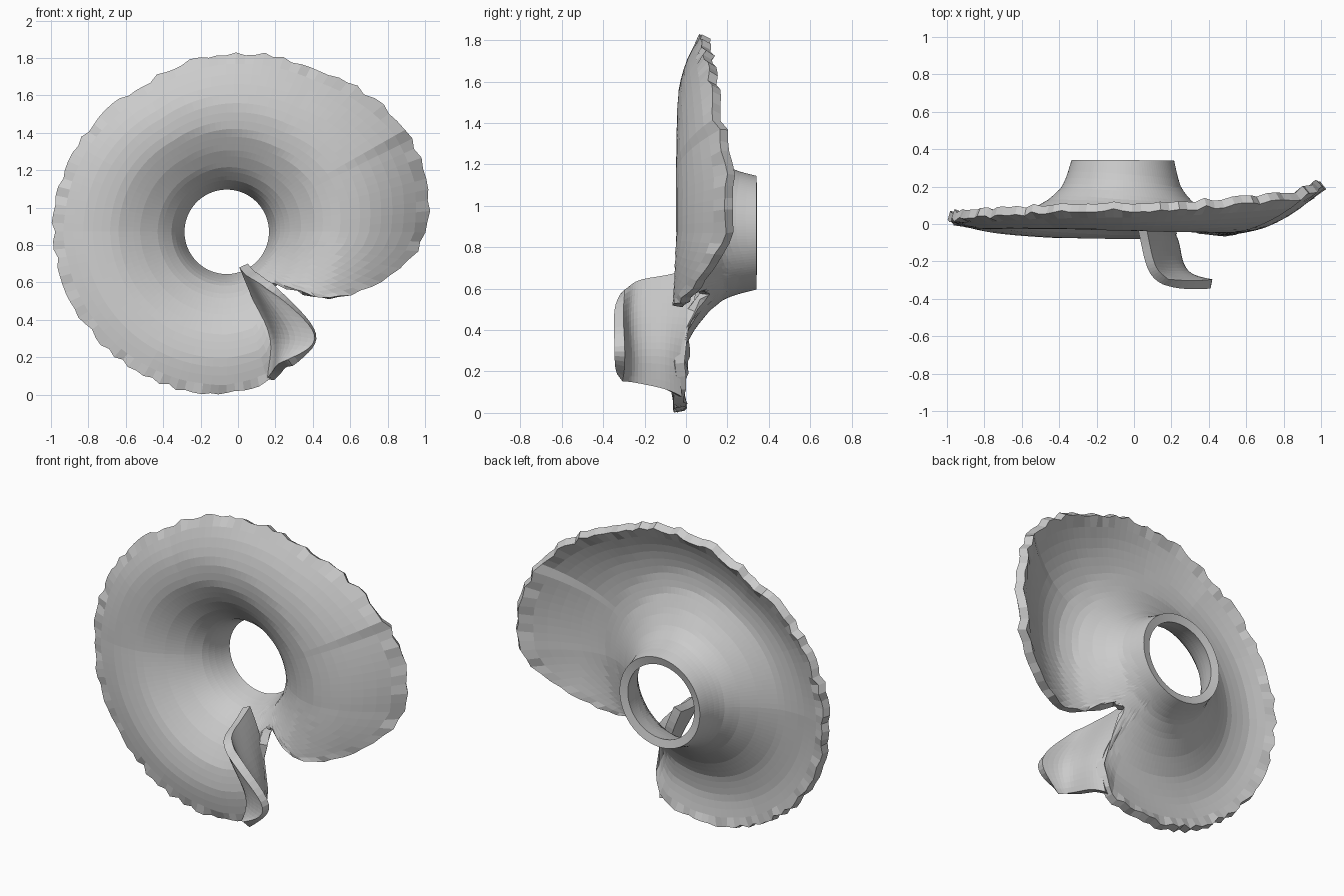
import bpy, bmesh, math, random

if "Cube" in bpy.data.objects:
    bpy.data.objects.remove(bpy.data.objects["Cube"])

random.seed(4)
CX, CZ = -0.06, 0.87          # centre of the hole
R_IN = 0.25                   # mid-wall radius of the funnel lip


def lerp_table(table, v):
    """Piecewise linear lookup in a sorted list of (key, value)."""
    if v <= table[0][0]:
        return table[0][1]
    for (a, fa), (b, fb) in zip(table, table[1:]):
        if v <= b:
            return fa + (fb - fa) * (v - a) / (b - a)
    return table[-1][1]


# rim radius and rim lift (towards the back) by angle in degrees
RIM = [(-75, .83), (-70, .78), (-66, .68), (-62, .46), (-56, .37), (-46, .37),
       (-41, .46), (-34, .64), (-20, .82), (-7, 1.0), (0, 1.05), (15, 1.09),
       (30, 1.09), (60, .98), (90, .94), (120, .89), (150, .91), (180, .92),
       (210, .90), (240, .88), (270, .86), (285, .83)]
LIFT = [(-75, -.01), (-20, .22), (0, .23), (30, .16), (60, .12), (90, .10),
        (120, .09), (150, .06), (180, .05), (210, .02), (240, -.01), (285, -.01)]
# depth (y) by distance outward from the funnel lip
DEPTH = [(0, .335), (.02, .25), (.045, .18), (.10, .115), (.18, .055),
         (.28, .0), (.40, -.03), (.55, -.04)]


def sheet_point(deg, t):
    a = math.radians(deg)
    rim = lerp_table(RIM, deg)
    r = R_IN + (rim - R_IN) * t ** 1.8
    d = (r - R_IN) / (1.08 - 0.18 * math.cos(a))
    y = lerp_table(DEPTH, d)
    y -= 0.035 * max(0, -math.sin(a)) * math.sin(math.pi * min(1, d / 0.6))
    full = 1.06 if deg < 30 and deg > -50 else max(rim, .8)
    s = max(0, (r - 0.5) / (full - 0.5))
    y += (lerp_table(LIFT, deg) + 0.03) * s ** 2.2
    if t == 1:                                   # ragged outer edge
        r += random.uniform(-.012, .012)
        y += random.uniform(-.01, .012)
    # the lip is slightly taller than wide and sheared
    return (CX + r * math.cos(a), y, CZ + r * math.sin(a))


def grid_object(name, rows, closed):
    """Skin a rectangular array of points into a mesh object."""
    bm = bmesh.new()
    vs = [[bm.verts.new(p) for p in row] for row in rows]
    for i in range(len(vs) if closed else len(vs) - 1):
        a, b = vs[i], vs[(i + 1) % len(vs)]
        for j in range(len(a) - 1):
            bm.faces.new((a[j], a[j + 1], b[j + 1], b[j]))
    bmesh.ops.recalc_face_normals(bm, faces=bm.faces)
    mesh = bpy.data.meshes.new(name)
    bm.to_mesh(mesh)
    bm.free()
    ob = bpy.data.objects.new(name, mesh)
    bpy.context.collection.objects.link(ob)
    return ob


def thicken(ob, amount):
    m = ob.modifiers.new("thickness", 'SOLIDIFY')
    m.thickness, m.offset = amount, 0


# Main sheet: annular disc drawn back into a funnel, with a notch lower right
SEG, RINGS = 120, 22
sheet = grid_object("funnel_sheet",
                    [[sheet_point(-75 + 360 * i / SEG, j / RINGS) for j in range(RINGS + 1)]
                     for i in range(SEG)], True)
thicken(sheet, 0.05)

# Flap: the lower end of the sheet curling forward, then to the right
FLAP = [
    [(.03, .04, .69), (.06, -.10, .65), (.08, -.20, .64), (.11, -.27, .62), (.17, -.31, .58)],
    [(.10, .05, .52), (.13, -.10, .52), (.14, -.20, .52), (.17, -.29, .50), (.28, -.33, .49)],
    [(.16, -.02, .38), (.19, -.10, .39), (.20, -.20, .39), (.26, -.30, .38), (.43, -.32, .34)],
    [(.20, -.05, .26), (.23, -.10, .28), (.24, -.20, .28), (.29, -.29, .27), (.41, -.32, .25)],
    [(.17, -.03, .08), (.21, -.10, .12), (.22, -.20, .14), (.24, -.28, .16), (.28, -.32, .17)],
]
flap = grid_object("curled_flap", FLAP, False)
sub = flap.modifiers.new("smooth", 'SUBSURF')
sub.levels = sub.render_levels = 2
sub.boundary_smooth = 'PRESERVE_CORNERS'
thicken(flap, 0.05)
